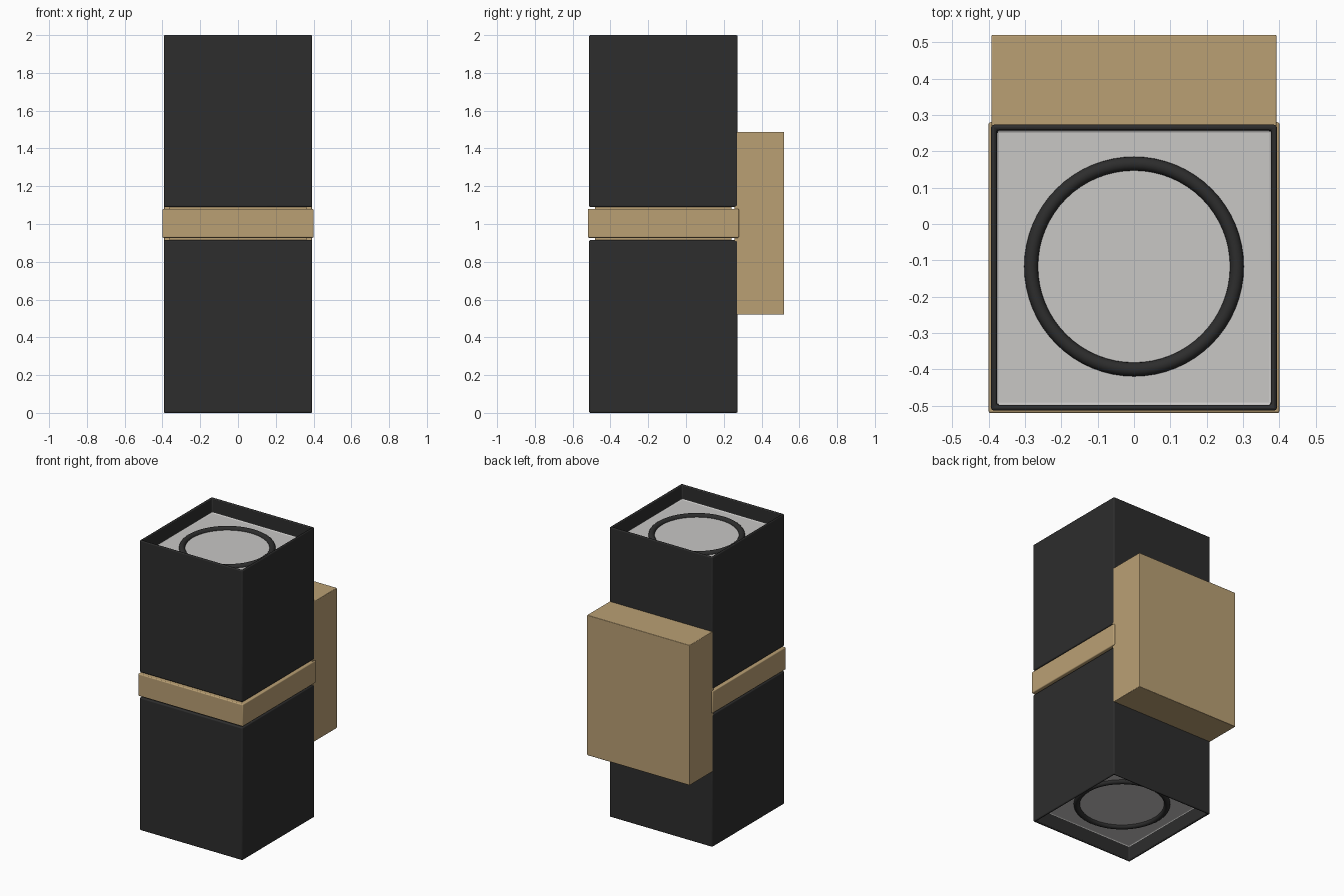
import bpy, bmesh
from mathutils import Matrix, Vector

cube = bpy.data.objects.get("Cube")
if cube:
    bpy.data.objects.remove(cube, do_unlink=True)

CY = -0.12      # centre of the square column
DEPTH = 0.1     # recess of the light panels


def material(name, rgb):
    m = bpy.data.materials.new(name)
    m.use_nodes = True
    m.diffuse_color = (*rgb, 1)
    m.node_tree.nodes["Principled BSDF"].inputs["Base Color"].default_value = (*rgb, 1)
    return m


black = material("matte black", (0.026, 0.026, 0.026))
tan = material("warm tan", (0.49, 0.35, 0.175))
grey = material("pale grey", (0.58, 0.57, 0.56))


def finish(bm, name, mats, bevel):
    bmesh.ops.recalc_face_normals(bm, faces=bm.faces)
    mesh = bpy.data.meshes.new(name)
    bm.to_mesh(mesh)
    bm.free()
    ob = bpy.data.objects.new(name, mesh)
    bpy.context.collection.objects.link(ob)
    for m in mats:
        mesh.materials.append(m)
    if bevel:
        mod = ob.modifiers.new("soft edges", "BEVEL")
        mod.width, mod.segments = bevel, 3
        mod.limit_method = "ANGLE"
    bpy.ops.object.select_all(action="DESELECT")
    ob.select_set(True)
    bpy.context.view_layer.objects.active = ob
    bpy.ops.object.shade_smooth_by_angle()
    return ob


def box_mesh(lo, hi):
    lo, hi = Vector(lo), Vector(hi)
    bm = bmesh.new()
    bmesh.ops.create_cube(bm, size=1, matrix=Matrix.Translation((lo + hi) / 2)
                          @ Matrix.Diagonal((*(hi - lo), 1)))
    return bm


def square(name, half, z0, z1, mat, bevel):
    finish(box_mesh((-half, CY - half, z0), (half, CY + half, z1)), name, [mat], bevel)


# Each housing is a box with a recessed light panel at its open end
def housing(name, z0, z1, side):
    h = 0.393
    bm = box_mesh((-h, CY - h, z0), (h, CY + h, z1))
    bm.normal_update()
    end = next(f for f in bm.faces if f.normal.z * side > 0.9)
    bmesh.ops.inset_region(bm, faces=[end], thickness=0.021)
    floor = bmesh.ops.extrude_discrete_faces(bm, faces=[end])["faces"][0]
    bmesh.ops.translate(bm, verts=floor.verts, vec=(0, 0, -side * DEPTH))
    floor.material_index = 1
    finish(bm, name, [black, grey], 0.008)


# Trim ring half sunk into a light panel
def trim_ring(name, z):
    bpy.ops.mesh.primitive_torus_add(location=(0, CY + 0.003, z), major_radius=0.283,
                                     minor_radius=0.019, major_segments=64, minor_segments=16)
    ob = bpy.context.object
    ob.name = name
    ob.data.materials.append(black)
    bpy.ops.object.shade_smooth_by_angle()


housing("upper_housing", 1.09, 2, 1)
housing("lower_housing", 0, 0.915, -1)
trim_ring("upper_trim_ring", 2 - DEPTH)
trim_ring("lower_trim_ring", DEPTH)

# Middle band with the narrower core that joins the housings
square("middle_band", 0.4, 0.927, 1.08, tan, 0.006)
square("joining_core", 0.362, 0.9, 1.105, tan, 0)

# Wall mount behind the column
finish(box_mesh((-0.392, 0.256, 0.52), (0.392, 0.52, 1.487)), "wall_mount", [tan], 0.004)
